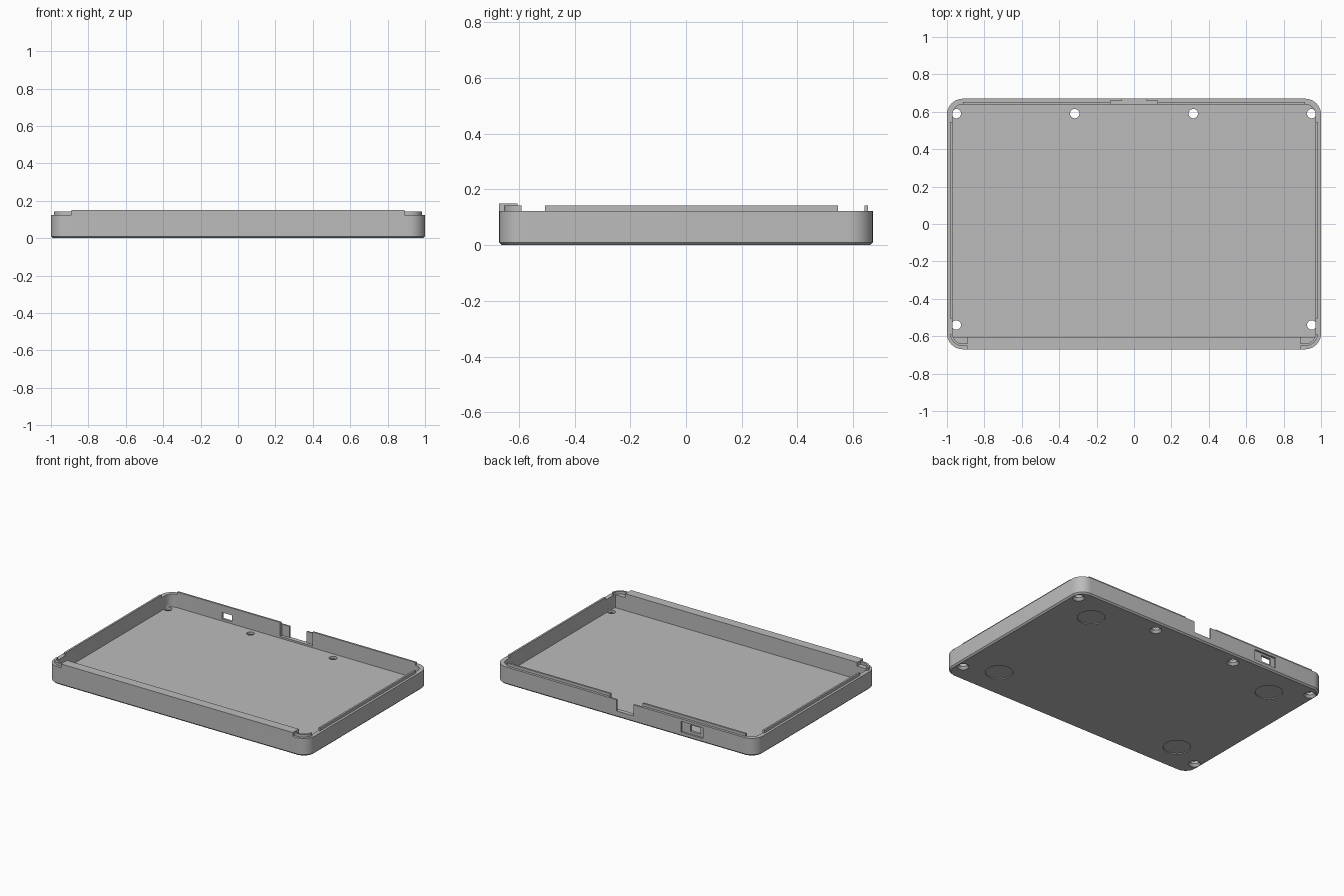
import bpy, bmesh, math

old = bpy.data.objects.get("Cube")
if old:
    bpy.data.objects.remove(old, do_unlink=True)

grey = bpy.data.materials.new("plain grey")
grey.use_nodes = True
colour = (0.5, 0.5, 0.5, 1)
grey.diffuse_color = colour
grey.node_tree.nodes["Principled BSDF"].inputs["Base Color"].default_value = colour


def finish(bm, name):
    bmesh.ops.recalc_face_normals(bm, faces=bm.faces)
    mesh = bpy.data.meshes.new(name)
    bm.to_mesh(mesh)
    bm.free()
    mesh.materials.append(grey)
    obj = bpy.data.objects.new(name, mesh)
    bpy.context.collection.objects.link(obj)
    return obj


def outline(hx, hy, r, steps=10):
    """Rounded rectangle, counter-clockwise."""
    points = []
    for q, (sx, sy) in enumerate([(1, 1), (-1, 1), (-1, -1), (1, -1)]):
        for i in range(steps + 1):
            a = math.pi / 2 * (q + i / steps)
            points.append((sx * (hx - r) + r * math.cos(a),
                           sy * (hy - r) + r * math.sin(a)))
    return points


def rounded_slab(name, hx, hy, r, z0, z1, chamfer=0):
    """Rounded slab, optionally with a chamfered lower edge."""
    levels = [(0, z0), (0, z1)]
    if chamfer:
        levels = [(chamfer, z0), (0, z0 + chamfer), (0, z1)]
    bm = bmesh.new()
    rings = [[bm.verts.new((x, y, z)) for x, y in outline(hx - d, hy - d, r - d)]
             for d, z in levels]
    for low, high in zip(rings, rings[1:]):
        for i in range(len(low)):
            j = (i + 1) % len(low)
            bm.faces.new((low[i], low[j], high[j], high[i]))
    bm.faces.new(rings[0][::-1])
    bm.faces.new(rings[-1])
    return finish(bm, name)


def box(name, x0, x1, y0, y1, z0, z1):
    bm = bmesh.new()
    bmesh.ops.create_cube(bm, size=1)
    for v in bm.verts:
        v.co = ((x0 + x1) / 2 + v.co.x * (x1 - x0),
                (y0 + y1) / 2 + v.co.y * (y1 - y0),
                (z0 + z1) / 2 + v.co.z * (z1 - z0))
    return finish(bm, name)


def cone(name, x, y, z0, z1, r0, r1):
    bm = bmesh.new()
    bmesh.ops.create_cone(bm, cap_ends=True, segments=32, radius1=r0, radius2=r1, depth=z1 - z0)
    bmesh.ops.translate(bm, verts=bm.verts, vec=(x, y, (z0 + z1) / 2))
    return finish(bm, name)


def cut(target, cutter):
    """Subtract the cutter, apply, and drop it."""
    cutter.hide_render = True
    mod = target.modifiers.new("cut", 'BOOLEAN')
    mod.operation = 'DIFFERENCE'
    mod.solver = 'EXACT'
    mod.object = cutter
    bpy.context.view_layer.objects.active = target
    bpy.ops.object.modifier_apply(modifier=mod.name)
    bpy.data.objects.remove(cutter, do_unlink=True)


WALL, LIP, FLOOR = 0.123, 0.142, 0.033

# Tray shell with its cavity, kept clear of the thick front wall
tray = rounded_slab("tray_shell", 1, 0.67, 0.085, 0, WALL, chamfer=0.01)
cavity = rounded_slab("cavity", 0.97, 0.64, 0.055, FLOOR, 0.3)
cut(cavity, box("front_wall_keep", -1.2, 1.2, -0.9, -0.605, -0.1, 0.5))
cut(tray, cavity)

# Connector notch in the back wall, with a wider pocket inside
cut(tray, box("notch_pocket", -0.125, 0.125, 0.62, 0.66, 0.045, 0.3))
cut(tray, box("notch", -0.065, 0.065, 0.62, 0.7, 0.045, 0.3))

# Port opening with a shallow outer recess
cut(tray, box("port_recess", -0.60, -0.43, 0.657, 0.7, 0.03, 0.105))
cut(tray, box("port_hole", -0.57, -0.495, 0.6, 0.7, 0.048, 0.092))

# Countersunk screw holes
screws = [(x, 0.59) for x in (-0.95, -0.317, 0.317, 0.95)] + [(-0.95, -0.54), (0.95, -0.54)]
for x, y in screws:
    cut(tray, cone("screw_head", x, y, -0.002, 0.016, 0.04, 0.025))
    cut(tray, cone("screw_shaft", x, y, 0.01, 0.05, 0.025, 0.025))

# Round foot recesses underneath
for x in (-0.73, 0.73):
    for y in (-0.45, 0.45):
        cut(tray, cone("foot_recess", x, y, -0.02, 0.006, 0.087, 0.087))

# Raised lip around the rim, interrupted at the gaps
lip = rounded_slab("rim_lip", 0.983, 0.653, 0.068, WALL, LIP)
cut(lip, rounded_slab("lip_inside", 0.97, 0.64, 0.055, 0, 0.3))
cut(lip, box("front_gap", -0.89, 0.89, -0.8, -0.5, 0, 0.3))
cut(lip, box("notch_gap", -0.125, 0.125, 0.5, 0.8, 0, 0.3))
for side in (-1, 1):
    xs = sorted((side * 0.915, side * 1.2))
    cut(lip, box("side_gap", *xs, -0.59, -0.505, 0, 0.3))
    cut(lip, box("back_corner_gap", *xs, 0.545, 0.8, 0, 0.3))

# Raised bar on the front wall
bar = box("front_bar", -0.89, 0.89, -0.67, -0.605, WALL, 0.15)

# Smooth rounded corners, crisp edges
bpy.ops.object.select_all(action='DESELECT')
for obj in (tray, lip, bar):
    obj.select_set(True)
bpy.context.view_layer.objects.active = tray
bpy.ops.object.shade_smooth_by_angle(angle=math.radians(30))
